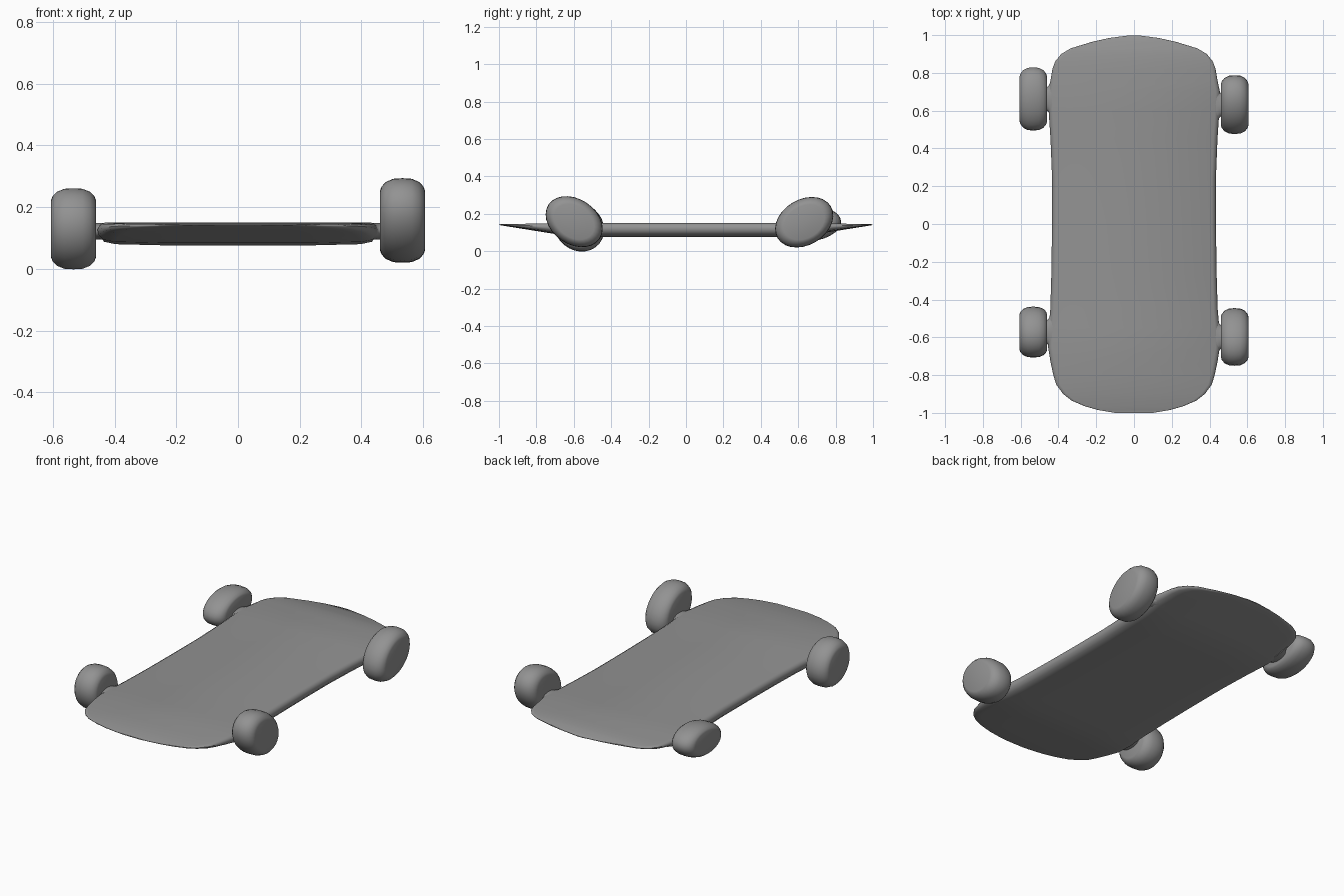
import bpy, bmesh, math
from mathutils import Matrix

if "Cube" in bpy.data.objects:
    bpy.data.objects.remove(bpy.data.objects["Cube"])

# Dark grey finish shared by all parts
grey = bpy.data.materials.new("dark_grey")
grey.diffuse_color = (.29, .29, .29, 1)
grey.use_nodes = True
grey.node_tree.nodes["Principled BSDF"].inputs["Base Color"].default_value = grey.diffuse_color


def finish(name, bm, angle):
    bmesh.ops.recalc_face_normals(bm, faces=bm.faces)
    me = bpy.data.meshes.new(name)
    bm.to_mesh(me)
    bm.free()
    me.materials.append(grey)
    ob = bpy.data.objects.new(name, me)
    bpy.context.collection.objects.link(ob)
    bpy.ops.object.select_all(action='DESELECT')
    ob.select_set(True)
    bpy.context.view_layer.objects.active = ob
    bpy.ops.object.shade_smooth_by_angle(angle=math.radians(angle))
    return ob


def loft(name, rings, angle):
    bm = bmesh.new()
    loops = [[bm.verts.new(p) for p in ring] for ring in rings]
    n = len(loops[0])
    for a, b in zip(loops, loops[1:]):
        for i in range(n):
            j = (i + 1) % n
            bm.faces.new((a[i], a[j], b[j], b[i]))
    bm.faces.new(loops[0])
    bm.faces.new(loops[-1])
    return finish(name, bm, angle)


# Deck: rounded cross-sections, thinning to a sharp lip at both ends
front = [(-1, .10), (-.985, .19), (-.965, .26), (-.935, .33), (-.9, .375), (-.85, .412),
         (-.8, .427), (-.73, .442)]
middle = [(-.65, .455), (-.55, .452), (-.45, .443), (-.25, .437), (0, .434),
          (.25, .434), (.45, .442), (.6, .452), (.7, .455)]
back = [(.76, .442), (.82, .432), (.86, .418), (.9, .385), (.93, .335), (.965, .22),
        (.985, .13), (.998, .03)]


def section(y, w):
    top = .15 - .006 * max(0, (abs(y) - .7) / .3)
    bottom = .078 + .064 * max(0, (abs(y) - .6) / .4)
    h = top - bottom
    half = [(.95, top), (.985, top - .12 * h), (1, top - .35 * h),
            (.995, top - .6 * h), (.96, bottom + .14 * h), (.88, bottom + .03 * h),
            (.5, bottom - .002)]
    right = [(w * u, y, z) for u, z in half]
    return right + [(-x, yy, z) for x, yy, z in reversed(right)]


loft("deck", [section(y, w) for y, w in front + middle + back], 50)

# Wheels: squashed, individually tilted rollers with flat faces and round shoulders
profile = [(-.073, .70), (-.068, .80), (-.054, .91), (-.03, .985), (0, 1),
           (.03, .985), (.054, .91), (.068, .80), (.073, .70)]
# side, y, z, long radius, short radius, tilt in degrees
wheels = {
    "front_left": (-1, -.572, .13, .141, .125, -40),
    "front_right": (1, -.598, .158, .165, .121, -34),
    "back_left": (-1, .662, .145, .168, .092, 6),
    "back_right": (1, .632, .155, .166, .122, 31),
}
SEG = 28
for name, (side, y, z, a, b, tilt) in wheels.items():
    place = Matrix.Translation((side * .533, y, z)) @ Matrix.Rotation(math.radians(tilt), 4, 'X')
    rings = [[(x, a * r * math.cos(t), b * r * math.sin(t))
              for t in (i * math.tau / SEG for i in range(SEG))] for x, r in profile]
    wheel = loft(name + "_wheel", rings, 50)
    wheel.data.transform(place)

    # Flared neck joining the wheel to the deck edge
    neck = [(.42, .13), (.44, .095), (.452, .07), (.462, .06), (.48, .06)]
    loft(name + "_neck",
         [[(side * x, y + r * math.cos(t), .122 + min(r, .06) * .45 * math.sin(t))
           for t in (i * math.tau / 20 for i in range(20))] for x, r in neck], 60)
